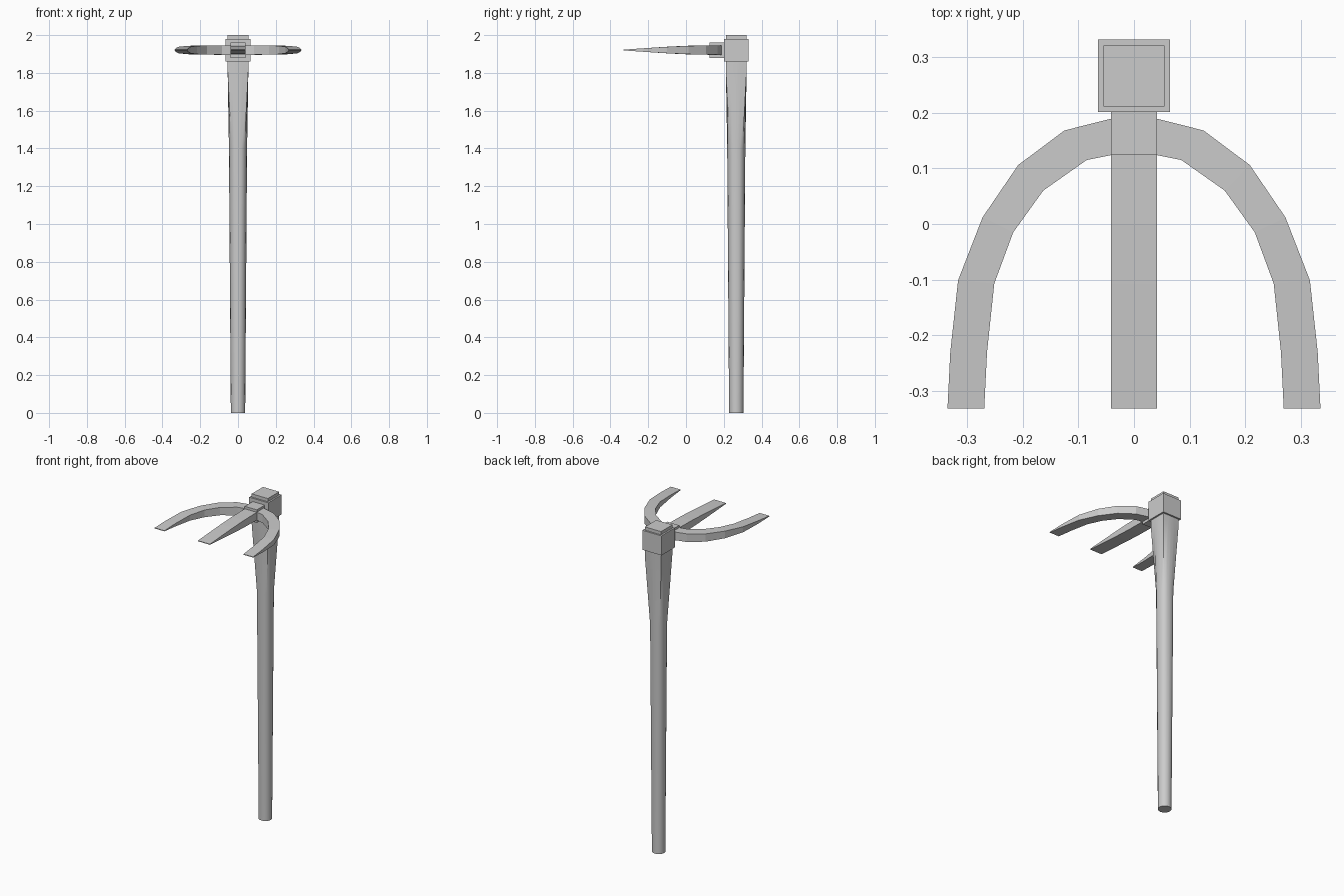
import bpy, bmesh, math

if "Cube" in bpy.data.objects:
    bpy.data.objects.remove(bpy.data.objects["Cube"])

HY = 0.266   # handle axis y
TZ = 1.921   # tine mid height


def loft(name, rings):
    """Skin closed rings of equal length and cap both ends."""
    bm = bmesh.new()
    loops = [[bm.verts.new(p) for p in r] for r in rings]
    n = len(loops[0])
    for a, b in zip(loops, loops[1:]):
        for i in range(n):
            j = (i + 1) % n
            bm.faces.new((a[i], a[j], b[j], b[i]))
    bm.faces.new(loops[0][::-1])
    bm.faces.new(loops[-1])
    bmesh.ops.recalc_face_normals(bm, faces=bm.faces)
    me = bpy.data.meshes.new(name)
    bm.to_mesh(me)
    bm.free()
    ob = bpy.data.objects.new(name, me)
    bpy.context.collection.objects.link(ob)
    return ob


def box(name, x0, x1, y0, y1, z0, z1):
    return loft(name, [[(x0, y0, z), (x1, y0, z), (x1, y1, z), (x0, y1, z)]
                       for z in (z0, z1)])


def handle_ring(z, r, square):
    pts = []
    for i in range(16):
        c, s = math.cos(i * math.pi / 8), math.sin(i * math.pi / 8)
        k = r / max(abs(c), abs(s)) if square else r
        pts.append((c * k, HY + s * k, z))
    return pts


def tine_ring(outer, inner, h):
    return [(*outer, TZ - h), (*outer, TZ + h), (*inner, TZ + h), (*inner, TZ - h)]


# Handle: round shaft growing into a square head
handle = loft("handle", [handle_ring(0, 0.038, False), handle_ring(1.4, 0.048, False),
                         handle_ring(1.82, 0.055, True), handle_ring(2.0, 0.055, True)])
bpy.context.view_layer.objects.active = handle
handle.select_set(True)
bpy.ops.object.shade_smooth_by_angle(angle=math.radians(35))
handle.select_set(False)

# Collar around the head and block holding the tines
box("collar", -0.065, 0.065, 0.201, 0.331, 1.86, 1.98)
box("tine_block", -0.041, 0.041, 0.124, 0.203, 1.88, 1.96)

# Straight centre tine, thinning to the tip
loft("centre_tine", [tine_ring((0.041, y), (-0.041, y), h) for y, h in
                     [(0.13, 0.024), (0.0, 0.022), (-0.107, 0.017), (-0.23, 0.009), (-0.331, 0.002)]])

# Curved side tines: outer edge, inner edge, half thickness
path = [((0.03, 0.192), (0.03, 0.126), 0.025), ((0.125, 0.168), (0.085, 0.115), 0.025),
        ((0.208, 0.106), (0.163, 0.06), 0.024), ((0.272, 0.012), (0.217, -0.015), 0.022),
        ((0.316, -0.101), (0.251, -0.107), 0.017), ((0.330, -0.23), (0.264, -0.23), 0.009),
        ((0.335, -0.331), (0.269, -0.331), 0.002)]
for side, sx in (("right", 1), ("left", -1)):
    loft(side + "_tine", [tine_ring((o[0] * sx, o[1]), (i[0] * sx, i[1]), h) for o, i, h in path])
